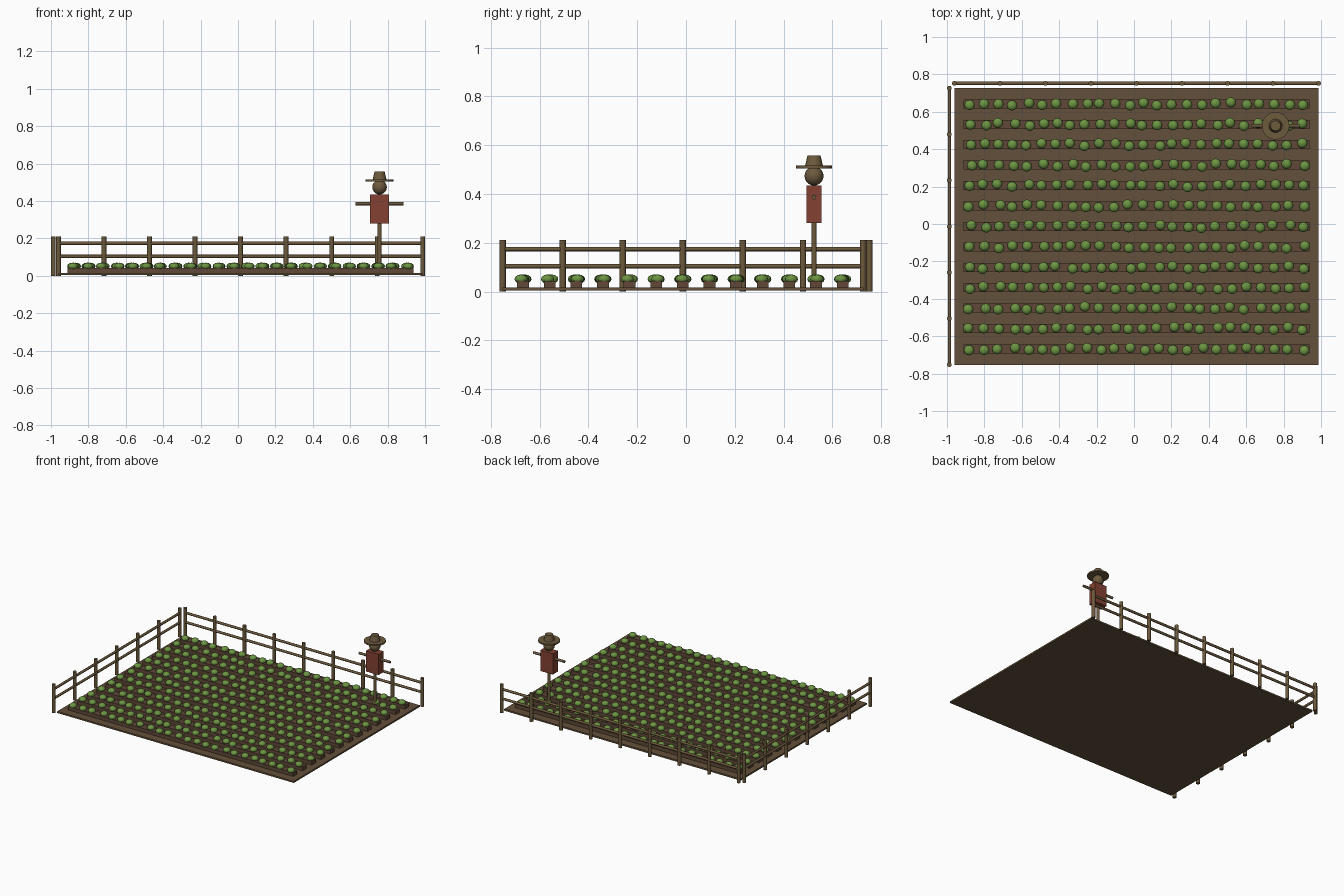
import bpy, bmesh, math, random
from mathutils import Matrix, Vector

if "Cube" in bpy.data.objects:
    bpy.data.objects.remove(bpy.data.objects["Cube"])
random.seed(4)

CX, CY = 0.0135, -0.013          # centre of the field


def material(name, rgb):
    m = bpy.data.materials.new(name)
    m.diffuse_color = (*rgb, 1)
    m.use_nodes = True
    m.node_tree.nodes["Principled BSDF"].inputs["Base Color"].default_value = m.diffuse_color
    return m


SOIL = material("soil brown", (0.125, 0.080, 0.043))
RIDGE = material("ridge brown", (0.115, 0.066, 0.040))
LEAF = material("leaf green", (0.150, 0.300, 0.055))
WOOD = material("weathered wood", (0.150, 0.100, 0.045))
SHIRT = material("shirt red", (0.230, 0.055, 0.032))
STRAW = material("straw brown", (0.155, 0.103, 0.048))


def add_object(name, me, mat, smooth):
    me.materials.append(mat)
    ob = bpy.data.objects.new(name, me)
    bpy.context.collection.objects.link(ob)
    if smooth:
        me.shade_smooth()
        me.set_sharp_from_angle(angle=math.radians(40))
    return ob


def finish(name, bm, mat, smooth=False):
    me = bpy.data.meshes.new(name)
    bm.to_mesh(me)
    bm.free()
    return add_object(name, me, mat, smooth)


def box(bm, centre, size):
    bmesh.ops.create_cube(bm, size=1, matrix=Matrix.Translation(centre) @ Matrix.Diagonal((*size, 1)))


def rod(bm, a, b, r1, r2=None, sides=10):
    a, b = Vector(a), Vector(b)
    turn = (b - a).to_track_quat('Z', 'Y').to_matrix().to_4x4()
    bmesh.ops.create_cone(bm, cap_ends=True, segments=sides, radius1=r1,
                          radius2=r1 if r2 is None else r2, depth=(b - a).length,
                          matrix=Matrix.Translation((a + b) / 2) @ turn)


def ball(bm, centre, rx, rz, u, v):
    bmesh.ops.create_uvsphere(bm, u_segments=u, v_segments=v, radius=1,
                              matrix=Matrix.Translation(centre) @ Matrix.Diagonal((rx, rx, rz, 1)))


# Soil slab
bm = bmesh.new()
box(bm, (CX, CY, 0.010), (1.944, 1.48, 0.012))
finish("soil", bm, SOIL)

# One crop head as a template, repeated into a single mesh
bm = bmesh.new()
ball(bm, (0, 0, 0.051), 0.027, 0.019, 12, 6)
bm.verts.index_update()
head_verts = [v.co.copy() for v in bm.verts]
head_faces = [[v.index for v in f.verts] for f in bm.faces]
bm.free()

# Planting ridges and the crops on them
ridges, verts, faces = bmesh.new(), [], []
for row in range(13):
    y = CY + (row - 6) * 0.1092
    box(ridges, (CX, y, 0.028), (1.848, 0.048, 0.030))
    for col in range(24):
        spot = Vector((CX + (col - 11.5) * 0.0774 + random.uniform(-.011, .011),
                       y + random.uniform(-.009, .009), 0))
        base = len(verts)
        verts += [v + spot for v in head_verts]
        faces += [[i + base for i in f] for f in head_faces]
finish("ridges", ridges, RIDGE)
crops = bpy.data.meshes.new("crops")
crops.from_pydata(verts, [], faces)
crops.update()
add_object("crops", crops, LEAF, False)
crops.shade_smooth()


# Fences: evenly spaced posts with two rails
def fence(name, start, end, count):
    bm = bmesh.new()
    a, b = Vector(start), Vector(end)
    for i in range(count):
        p = a.lerp(b, i / (count - 1))
        rod(bm, (p.x, p.y, 0), (p.x, p.y, 0.211), 0.013)
    for z in (0.104, 0.174):
        rod(bm, (a.x, a.y, z), (b.x, b.y, z), 0.009)
    finish(name, bm, WOOD, True)


fence("back_fence", (CX - 0.9735, 0.752), (CX + 0.9735, 0.752), 9)
fence("left_fence", (-0.987, CY - 0.739), (-0.987, CY + 0.739), 7)

# Scarecrow
SX, SY = 0.757, 0.525
bm = bmesh.new()
rod(bm, (SX, SY, 0.01), (SX, SY, 0.45), 0.011)
rod(bm, (SX - 0.128, SY, 0.386), (SX + 0.128, SY, 0.386), 0.009)
finish("scarecrow_frame", bm, WOOD, True)
bm = bmesh.new()
box(bm, (SX, SY, 0.358), (0.102, 0.060, 0.154))
finish("scarecrow_shirt", bm, SHIRT)
bm = bmesh.new()
ball(bm, (SX, SY, 0.474), 0.039, 0.039, 16, 10)
finish("scarecrow_head", bm, STRAW, True)
bm = bmesh.new()
rod(bm, (SX, SY, 0.505), (SX, SY, 0.516), 0.074, sides=20)
rod(bm, (SX, SY, 0.514), (SX, SY, 0.557), 0.037, 0.027, 16)
finish("scarecrow_hat", bm, STRAW, True)
